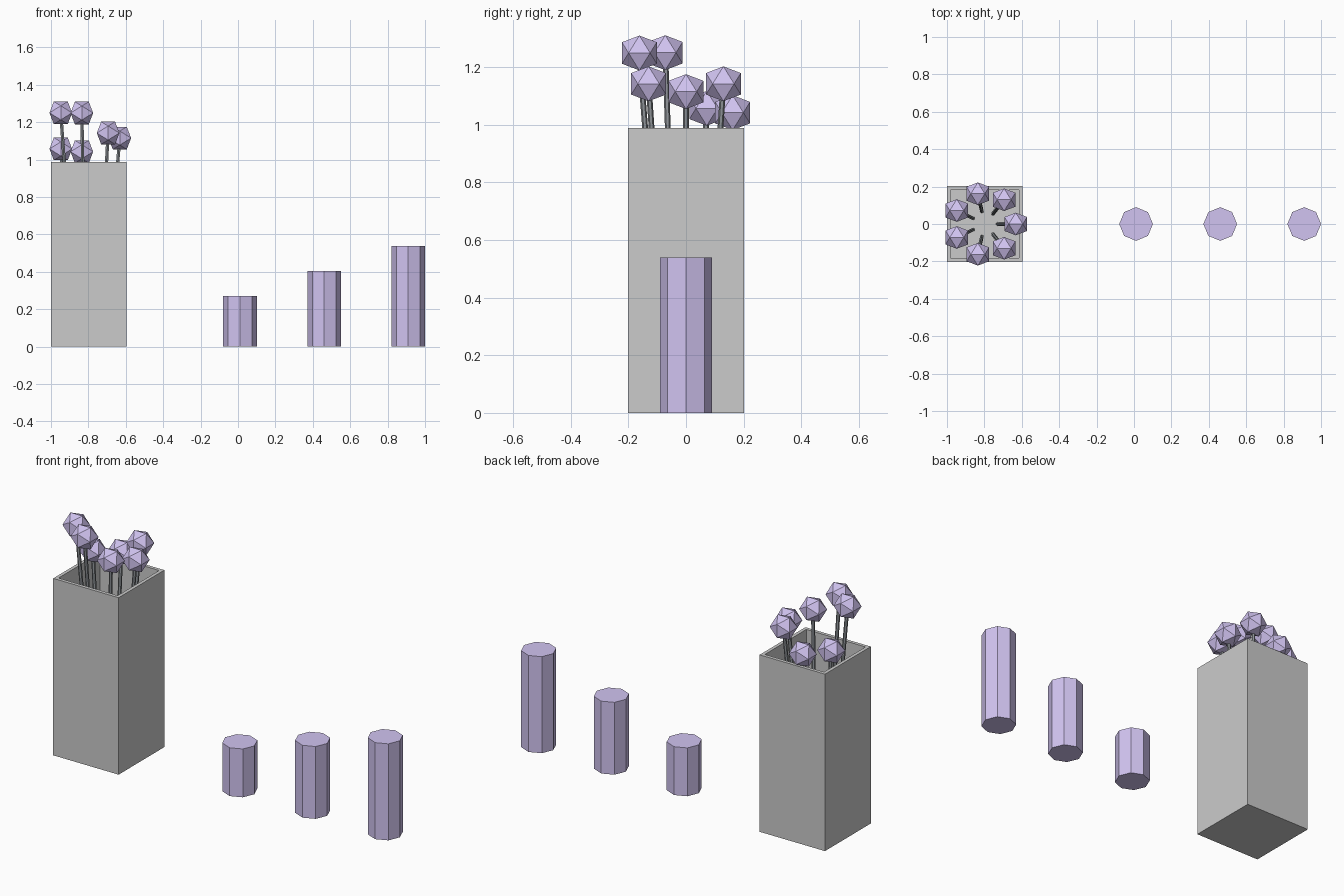
import bpy, bmesh, math
from mathutils import Vector

if "Cube" in bpy.data.objects:
    bpy.data.objects.remove(bpy.data.objects["Cube"])

VASE_X, HALF, TOP, WALL = -0.798, 0.202, 0.988, 0.027


def material(name, rgb):
    m = bpy.data.materials.new(name)
    m.diffuse_color = (*rgb, 1)
    m.use_nodes = True
    m.node_tree.nodes["Principled BSDF"].inputs["Base Color"].default_value = m.diffuse_color
    return m


def finish(bm, name, mat=None, loc=(0, 0, 0)):
    bmesh.ops.recalc_face_normals(bm, faces=bm.faces)
    me = bpy.data.meshes.new(name)
    bm.to_mesh(me)
    bm.free()
    ob = bpy.data.objects.new(name, me)
    ob.location = loc
    bpy.context.collection.objects.link(ob)
    if mat:
        me.materials.append(mat)
    return ob


def prism(name, start, end, radius, sides, mat):
    """Straight prism between two points."""
    start, end = Vector(start), Vector(end)
    axis = end - start
    bm = bmesh.new()
    bmesh.ops.create_cone(bm, cap_ends=True, segments=sides, radius1=radius,
                          radius2=radius, depth=axis.length)
    ob = finish(bm, name, mat, (start + end) / 2)
    ob.rotation_mode = 'QUATERNION'
    ob.rotation_quaternion = Vector((0, 0, 1)).rotation_difference(axis)
    return ob


def icosahedron(name, loc, radius, mat):
    """Icosahedron with its edges square to the axes."""
    phi = (1 + math.sqrt(5)) / 2
    k = radius / math.sqrt(1 + phi * phi)
    bm = bmesh.new()
    for a in (-k, k):
        for b in (-k * phi, k * phi):
            for co in ((a, 0, b), (b, a, 0), (0, b, a)):
                bm.verts.new(co)
    bmesh.ops.convex_hull(bm, input=bm.verts)
    return finish(bm, name, mat, loc)


purple = material("purple", (0.64, 0.55, 0.88))
dark = material("dark_stem", (0.27, 0.29, 0.31))

# Hollow square vase: box with an inset top pushed down to the floor
bm = bmesh.new()
bmesh.ops.create_cube(bm, size=1)
for v in bm.verts:
    v.co = (v.co.x * 2 * HALF, v.co.y * 2 * HALF, (v.co.z + 0.5) * TOP)
bm.normal_update()
top = max(bm.faces, key=lambda f: f.calc_center_median().z)
bmesh.ops.inset_region(bm, faces=[top], thickness=WALL)
hole = bmesh.ops.extrude_discrete_faces(bm, faces=[top])["faces"][0]
bmesh.ops.translate(bm, verts=hole.verts, vec=(0, 0, WALL - TOP))
finish(bm, "vase", None, (VASE_X, 0, 0))

# Ring of seven outward-leaning stems with faceted heads
for i, z in enumerate((1.115, 1.142, 1.042, 1.057, 1.25, 1.249, 1.142)):
    a = i * math.tau / 7
    out = Vector((math.cos(a), math.sin(a), 0))
    centre = Vector((VASE_X, 0, 0))
    head = centre + out * 0.166 + Vector((0, 0, z))
    foot = centre + out * 0.07 + Vector((0, 0, WALL))
    prism(f"stem_{i + 1}", foot, head, 0.01, 6, dark)
    icosahedron(f"flower_head_{i + 1}", head, 0.071, purple)

# Three octagonal candles of rising height
for i, (x, h) in enumerate(((0.011, 0.27), (0.461, 0.404), (0.91, 0.539))):
    prism(f"candle_{i + 1}", (x, 0, 0), (x, 0, h), 0.09, 8, purple)
